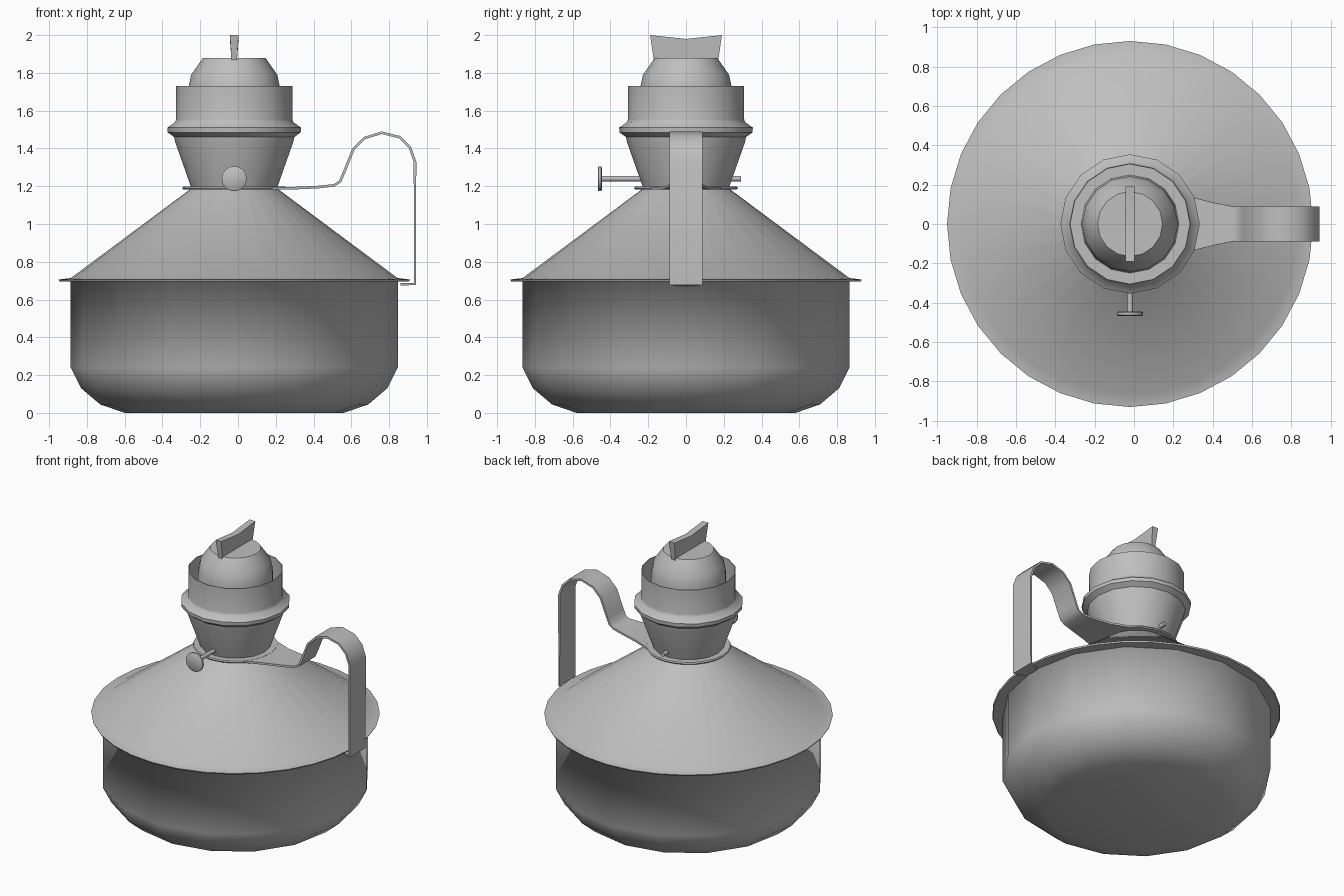
import bpy, bmesh, math
from mathutils import Vector

if "Cube" in bpy.data.objects:
    bpy.data.objects.remove(bpy.data.objects["Cube"])

CX = -0.02  # lamp axis; the handle shifts the overall centre

metal = bpy.data.materials.new("grey_metal")
metal.diffuse_color = (0.52, 0.52, 0.52, 1)
metal.use_nodes = True
metal.node_tree.nodes["Principled BSDF"].inputs["Base Color"].default_value = metal.diffuse_color


def finish(name, bm, angle):
    bmesh.ops.recalc_face_normals(bm, faces=bm.faces[:])
    me = bpy.data.meshes.new(name)
    bm.to_mesh(me)
    bm.free()
    me.materials.append(metal)
    me.shade_smooth()
    if angle < 180:
        me.set_sharp_from_angle(angle=math.radians(angle))
    ob = bpy.data.objects.new(name, me)
    bpy.context.collection.objects.link(ob)
    return ob


def skin(name, rings, angle=40):
    """Bridge a list of closed rings and cap both ends."""
    bm = bmesh.new()
    vs = [[bm.verts.new(p) for p in ring] for ring in rings]
    n = len(vs[0])
    for a, b in zip(vs, vs[1:]):
        for i in range(n):
            j = (i + 1) % n
            bm.faces.new((a[i], a[j], b[j], b[i]))
    bm.faces.new(vs[0])
    bm.faces.new(vs[-1])
    return finish(name, bm, angle)


def lathe(name, profile, sides, angle=40, along_y=False):
    rings = []
    for r, h in profile:
        ring = []
        for i in range(sides):
            t = 2 * math.pi * i / sides
            c, s = r * math.cos(t), r * math.sin(t)
            ring.append((CX + c, h, 1.24 + s) if along_y else (CX + c, s, h))
        rings.append(ring)
    return skin(name, rings, angle)


# oil bowl, softly shaded up into the underside of the rim
lathe("oil_bowl", [(0.58, 0), (0.71, 0.045), (0.81, 0.13), (0.866, 0.24),
                   (0.866, 0.70), (0.90, 0.701)], 16, 180)

# conical top with its thin rim
lathe("cone_top", [(0.84, 0.698), (0.925, 0.696), (0.93, 0.706),
                   (0.865, 0.714), (0.225, 1.19)], 32, 30)

# band under the burner
lathe("neck_band", [(0.27, 1.183), (0.275, 1.19), (0.27, 1.198)], 24, 30)

# burner cup: flared neck, bulging collar, open thin-walled gallery
lathe("burner_cup", [(0.225, 1.185), (0.313, 1.435), (0.318, 1.46),
                     (0.352, 1.485), (0.354, 1.51), (0.312, 1.54),
                     (0.308, 1.555), (0.308, 1.73), (0.303, 1.73),
                     (0.303, 1.56)], 16, 40)

# dome inside the gallery
lathe("burner_dome", [(0.25, 1.55), (0.243, 1.72), (0.228, 1.79),
                      (0.165, 1.88)], 16, 50)

# flat wick, flared upwards with a dip in the top edge
wick = []
for y0, y1, z1 in ((-0.17, -0.19, 2.0), (0, 0, 1.98), (0.17, 0.19, 2.0)):
    wick.append([(CX - 0.014, y0, 1.86), (CX + 0.014, y0, 1.86),
                 (CX + 0.023, y1, z1), (CX - 0.023, y1, z1)])
skin("wick", wick, 30)

# wick adjuster: shaft through the neck and a disc knob
lathe("adjuster_shaft", [(0.015, -0.45), (0.015, 0.29)], 8, 50, True)
lathe("adjuster_knob", [(0.06, -0.467), (0.067, -0.462), (0.067, -0.45),
                        (0.06, -0.445)], 14, 50, True)

# strap handle: x, z and half width along the path
path = [(0.08, 1.19, 0.23), (0.19, 1.19, 0.18), (0.30, 1.19, 0.135),
        (0.42, 1.195, 0.105), (0.51, 1.205, 0.088), (0.54, 1.225, 0.088),
        (0.56, 1.27, 0.088), (0.61, 1.395, 0.088), (0.67, 1.455, 0.088),
        (0.76, 1.483, 0.088), (0.855, 1.46, 0.088), (0.91, 1.405, 0.088),
        (0.937, 1.33, 0.088), (0.937, 0.683, 0.088), (0.86, 0.68, 0.055)]
pts = [Vector((x, z)) for x, z, w in path]
rings = []
for i, (x, z, w) in enumerate(path):
    d0 = (pts[i] - pts[max(i - 1, 0)]).normalized()
    d1 = (pts[min(i + 1, len(pts) - 1)] - pts[i]).normalized()
    d = (d0 + d1).normalized()
    n = Vector((-d.y, d.x)) * 0.007
    rings.append([(x + n.x, -w, z + n.y), (x + n.x, w, z + n.y),
                  (x - n.x, w, z - n.y), (x - n.x, -w, z - n.y)])
skin("handle", rings, 50)
